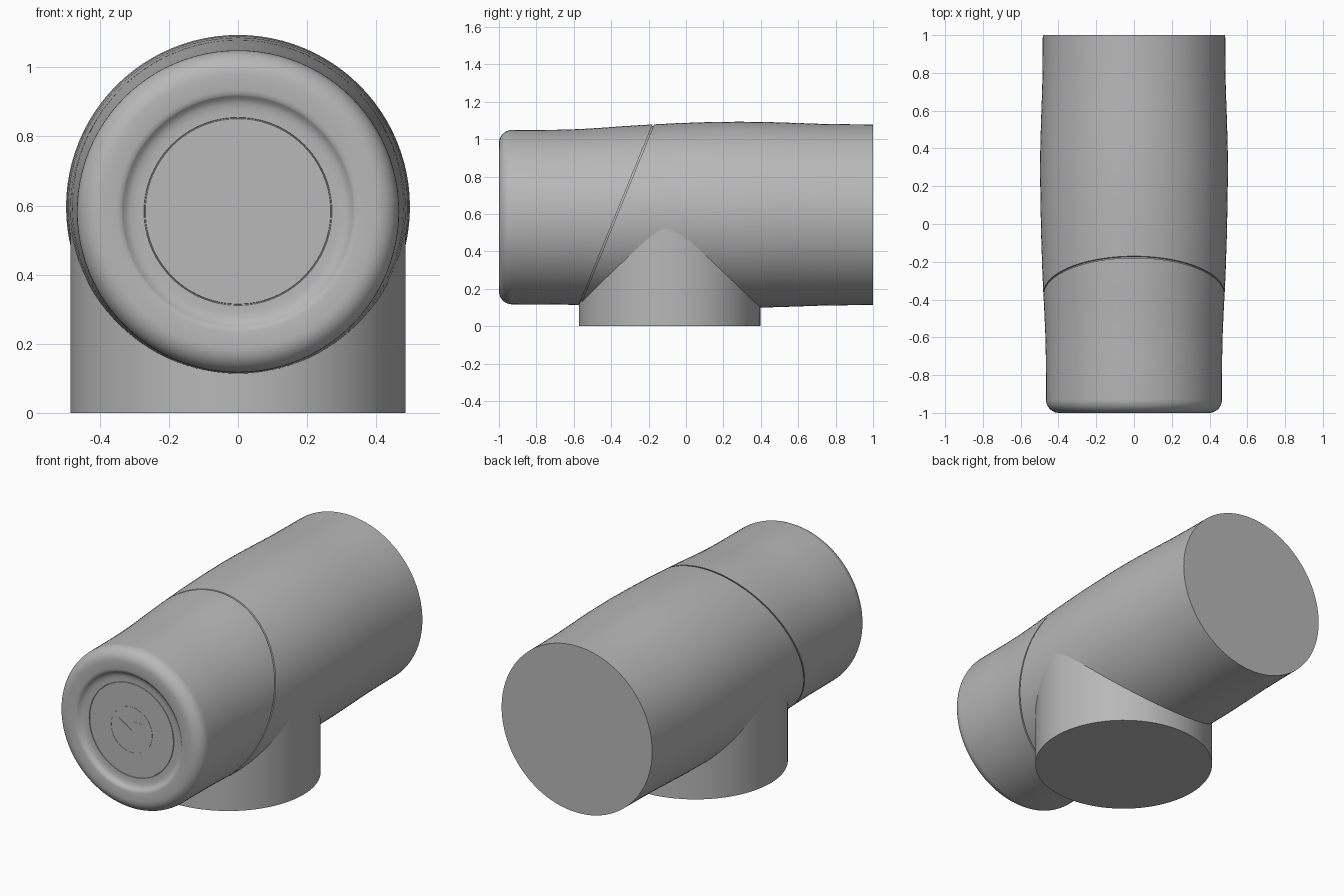
import bpy, bmesh, math
from mathutils import Vector

cube = bpy.data.objects.get("Cube")
if cube:
    bpy.data.objects.remove(cube, do_unlink=True)

grey = bpy.data.materials.new("matte_grey")
grey.use_nodes = True
colour = (0.48, 0.48, 0.48, 1)
grey.diffuse_color = colour
bsdf = grey.node_tree.nodes["Principled BSDF"]
bsdf.inputs["Base Color"].default_value = colour
bsdf.inputs["Roughness"].default_value = 0.6

SEGMENTS = 96
SEAM_POINT = Vector((0, -0.37, 0.6))
SEAM_NORMAL = Vector((0, 0.926, -0.378)).normalized()


def axis_height(y):
    """Height of the barrel's centre line, rising gently toward the back."""
    t = min(max((y + 0.7) / 0.9, 0), 1)
    return 0.583 + 0.013 * t * t * (3 - 2 * t)


def finish(name, bm):
    bmesh.ops.recalc_face_normals(bm, faces=bm.faces[:])
    mesh = bpy.data.meshes.new(name)
    bm.to_mesh(mesh)
    bm.free()
    mesh.materials.append(grey)
    obj = bpy.data.objects.new(name, mesh)
    bpy.context.collection.objects.link(obj)
    bpy.ops.object.select_all(action='DESELECT')
    obj.select_set(True)
    bpy.context.view_layer.objects.active = obj
    bpy.ops.object.shade_smooth_by_angle(angle=math.radians(30))
    return obj


def lathe(profile, caps=True, closed=False):
    """Turn (radius, y) points around the barrel's centre line."""
    bm = bmesh.new()
    rings = []
    for r, y in profile:
        angles = [2 * math.pi * i / SEGMENTS for i in range(SEGMENTS)]
        rings.append([bm.verts.new((r * math.cos(a), y, axis_height(y) + r * math.sin(a)))
                      for a in angles])
    pairs = list(zip(rings, rings[1:]))
    if closed:
        pairs.append((rings[-1], rings[0]))
    for a, b in pairs:
        for i in range(SEGMENTS):
            j = (i + 1) % SEGMENTS
            bm.faces.new((a[i], a[j], b[j], b[i]))
    if caps:
        bm.faces.new(rings[0])
        bm.faces.new(rings[-1])
    return bm


def split(bm, offset, keep_front):
    """Keep one side of the slanted seam and close the cut."""
    geom = bm.verts[:] + bm.edges[:] + bm.faces[:]
    cut = bmesh.ops.bisect_plane(bm, geom=geom, plane_co=SEAM_POINT + SEAM_NORMAL * offset,
                                 plane_no=SEAM_NORMAL, clear_outer=keep_front,
                                 clear_inner=not keep_front)
    edges = [e for e in cut["geom_cut"] if isinstance(e, bmesh.types.BMEdge)]
    bmesh.ops.holes_fill(bm, edges=edges, sides=0)
    return bm


# Barrel profile: dished front face, rounded rim, gently swollen side
dish = [(0.268, -0.975), (0.269, -0.971), (0.271, -0.971), (0.272, -0.975),
        (0.295, -0.975), (0.312, -0.978), (0.325, -0.984), (0.333, -0.993),
        (0.338, -0.997), (0.35, -1.0)]
rim = [(0.396 + 0.07 * math.sin(a), -0.93 - 0.07 * math.cos(a))
       for a in (math.pi / 20 * i for i in range(11))]
side = [(0.467, -0.7), (0.470, -0.57), (0.475, -0.46), (0.481, -0.35), (0.485, -0.26),
        (0.488, -0.17), (0.492, -0.05), (0.495, 0.1), (0.4975, 0.28), (0.496, 0.42),
        (0.491, 0.58), (0.486, 0.72), (0.484, 0.85), (0.483, 1.0)]
barrel = dish + rim + side

finish("front_cap", split(lathe(barrel), -0.004, True))
finish("rear_barrel", split(lathe(barrel), 0.004, False))

# Core that forms the floor of the seam groove
finish("seam_core", lathe([(r - 0.009, y) for r, y in side if -0.8 < y < 0.2]))

# Upright stem under the barrel
bm = bmesh.new()
bmesh.ops.create_cone(bm, cap_ends=True, segments=SEGMENTS, radius1=0.485,
                      radius2=0.485, depth=0.55)
bmesh.ops.translate(bm, vec=(0, -0.088, 0.275), verts=bm.verts[:])
finish("stem", bm)

# Thin control markings on the front disc
FACE, PROUD = -0.974, -0.9765
finish("button_ring", lathe([(0.130, FACE), (0.130, PROUD), (0.133, PROUD), (0.133, FACE)],
                            caps=False, closed=True))


def plate(name, outline):
    bm = bmesh.new()
    face = bm.faces.new([bm.verts.new((x, FACE, 0.583 + z)) for x, z in outline])
    out = bmesh.ops.extrude_face_region(bm, geom=[face])
    moved = [v for v in out["geom"] if isinstance(v, bmesh.types.BMVert)]
    bmesh.ops.translate(bm, vec=(0, PROUD - FACE, 0), verts=moved)
    finish(name, bm)


plate("play_mark", [(-0.08, -0.05), (0.0, 0.0), (-0.08, 0.05)])
for name, x in (("pause_mark_inner", 0.02), ("pause_mark_outer", 0.05)):
    plate(name, [(x, -0.05), (x + 0.015, -0.05), (x + 0.015, 0.05), (x, 0.05)])
